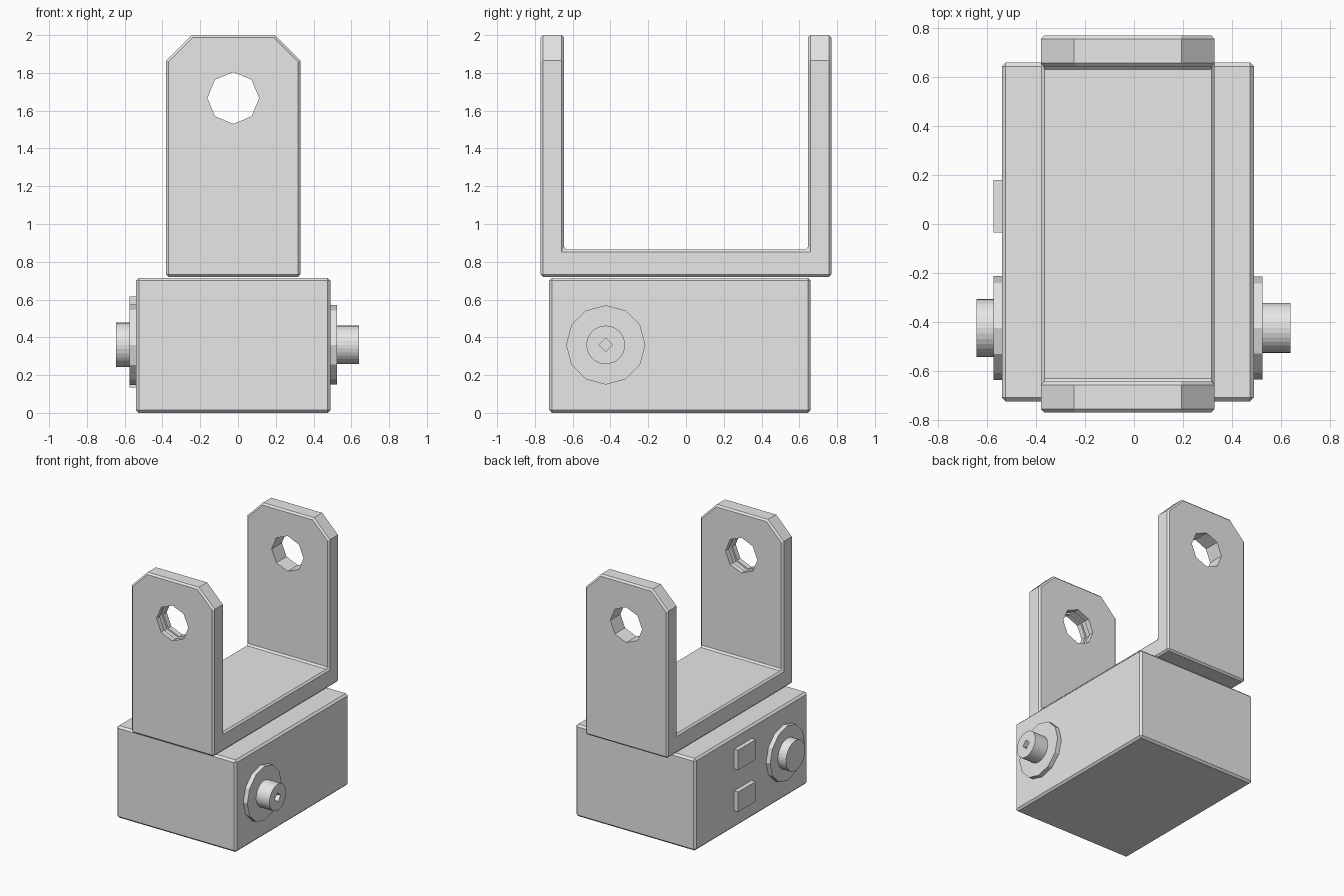
import bpy, bmesh, math
from mathutils import Matrix, Vector

if "Cube" in bpy.data.objects:
    bpy.data.objects.remove(bpy.data.objects["Cube"])

grey = bpy.data.materials.new("plain_grey")
grey.use_nodes = True
grey.diffuse_color = (0.8, 0.8, 0.8, 1)
grey.node_tree.nodes["Principled BSDF"].inputs["Base Color"].default_value = (0.8, 0.8, 0.8, 1)


def finish(name, bm):
    bmesh.ops.recalc_face_normals(bm, faces=bm.faces)
    mesh = bpy.data.meshes.new(name)
    bm.to_mesh(mesh)
    bm.free()
    mesh.materials.append(grey)
    obj = bpy.data.objects.new(name, mesh)
    bpy.context.collection.objects.link(obj)
    return obj


def box(name, low, high):
    low, high = Vector(low), Vector(high)
    bm = bmesh.new()
    bmesh.ops.create_cube(bm, size=1, matrix=Matrix.Translation((low + high) / 2)
                          @ Matrix.Diagonal((*(high - low), 1)))
    return finish(name, bm)


def cylinder(name, axis, start, end, across, z, radius, sides):
    """Cylinder from start to end along the x or y axis."""
    mid = (start + end) / 2
    center = (mid, across, z) if axis == "X" else (across, mid, z)
    turn = Matrix.Rotation(math.pi / 2, 4, "Y" if axis == "X" else "X")
    bm = bmesh.new()
    bmesh.ops.create_cone(bm, cap_ends=True, segments=sides, radius1=radius, radius2=radius,
                          depth=abs(end - start), matrix=Matrix.Translation(center) @ turn)
    return finish(name, bm)


def apply(obj, mod):
    bpy.context.view_layer.objects.active = obj
    bpy.ops.object.modifier_apply(modifier=mod.name)


def bevel(obj, width):
    mod = obj.modifiers.new("edge_bevel", "BEVEL")
    mod.width, mod.segments = width, 1
    mod.limit_method, mod.angle_limit = "ANGLE", math.radians(60)
    apply(obj, mod)


def cut(obj, cutter):
    mod = obj.modifiers.new("cut", "BOOLEAN")
    mod.operation, mod.solver, mod.object = "DIFFERENCE", "EXACT", cutter
    apply(obj, mod)
    bpy.data.objects.remove(cutter)


# Main housing
housing = box("housing", (-0.54, -0.725, 0), (0.49, 0.66, 0.715))
bevel(housing, 0.015)

# U-shaped bracket: side profile swept across its width
X0, X1, OUT, INN = -0.38, 0.33, 0.77, 0.645
BASE, FLOOR, TOP, CHAMFER = 0.72, 0.865, 2.0, 0.135
profile = [(-OUT, BASE), (OUT, BASE), (OUT, TOP), (INN, TOP),
           (INN, FLOOR), (-INN, FLOOR), (-INN, TOP), (-OUT, TOP)]
bm = bmesh.new()
side = bm.faces.new([bm.verts.new((X0, y, z)) for y, z in profile])
swept = bmesh.ops.extrude_face_region(bm, geom=[side], use_keep_orig=True)["geom"]
bmesh.ops.translate(bm, vec=(X1 - X0, 0, 0),
                    verts=[v for v in swept if isinstance(v, bmesh.types.BMVert)])
# Slice off the upper corners of both arms
for x, way in ((X0, -1), (X1, 1)):
    bmesh.ops.bisect_plane(bm, geom=bm.verts[:] + bm.edges[:] + bm.faces[:], dist=1e-5,
                           plane_co=(x, 0, TOP - CHAMFER), plane_no=(way, 0, 1), clear_outer=True)
    bmesh.ops.holes_fill(bm, edges=[e for e in bm.edges if e.is_boundary], sides=4)
bracket = finish("bracket", bm)
bevel(bracket, 0.013)

# Pin holes through both arms, with a shallow groove inside the front one
MID, HOLE_Z = -0.025, 1.667
cut(bracket, cylinder("pin_hole", "Y", -1, 1, MID, HOLE_Z, 0.137, 8))
cut(bracket, cylinder("pin_groove", "Y", -0.73, -0.685, MID, HOLE_Z, 0.15, 8))

# Pivot flanges and caps on either side of the housing
PY, PZ = -0.425, 0.36
cylinder("left_flange", "X", 0.47, 0.525, PY, PZ, 0.21, 12)
cylinder("right_flange", "X", -0.575, -0.52, PY, PZ, 0.213, 12)
shaft = cylinder("left_shaft", "X", 0.5, 0.64, PY, PZ, 0.102, 32)
cut(shaft, cylinder("key_socket", "X", 0.58, 0.7, PY, PZ, 0.036, 4))
cylinder("right_cap", "X", -0.645, -0.55, PY, PZ, 0.118, 32)

# Two small plates on the right side
for name, z in (("lower_plate", 0.135), ("upper_plate", 0.46)):
    box(name, (-0.575, -0.035, z), (-0.52, 0.18, z + 0.155))
